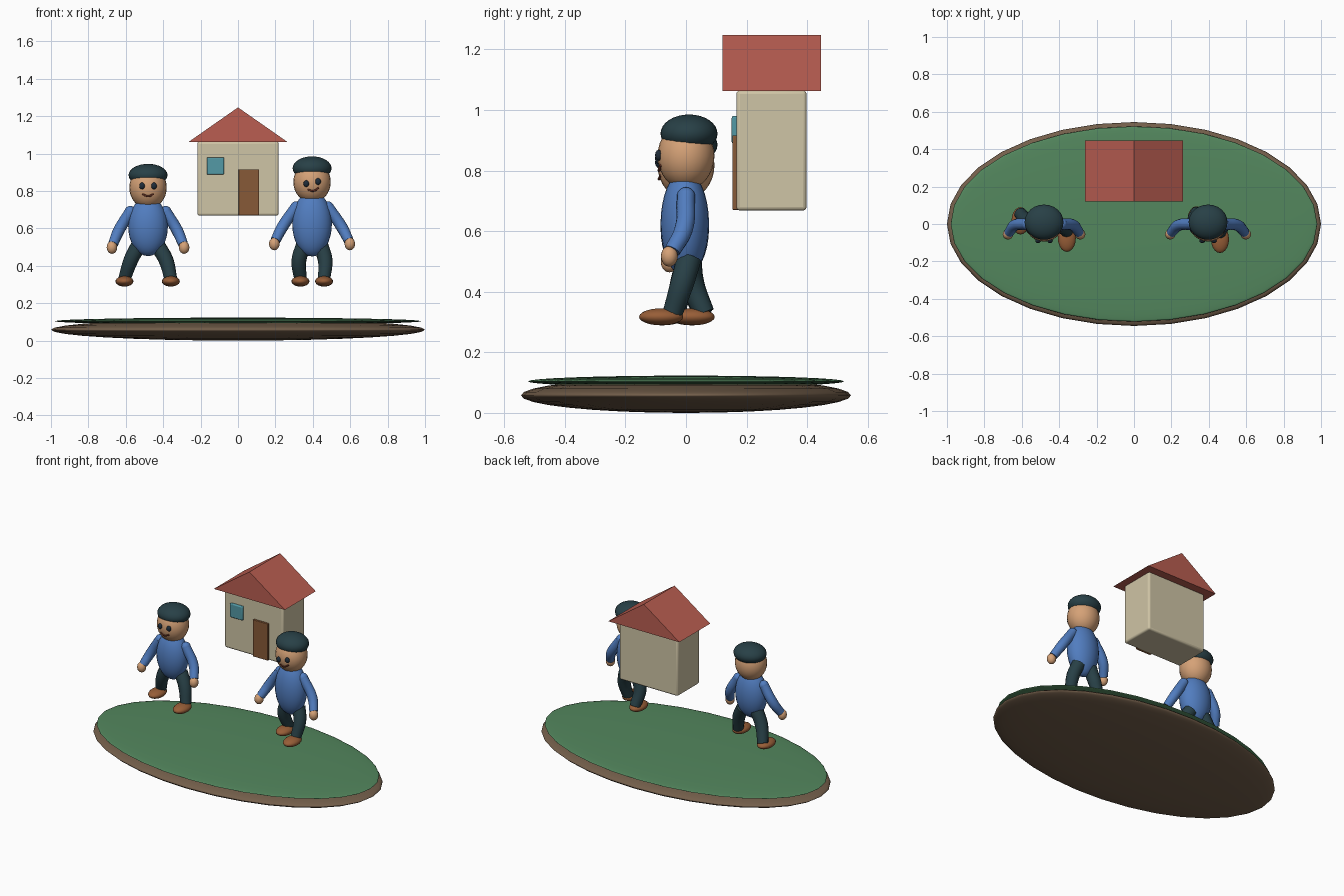
import bpy, math
from mathutils import Matrix, Vector

if "Cube" in bpy.data.objects:
    bpy.data.objects.remove(bpy.data.objects["Cube"])


def material(name, r, g, b):
    m = bpy.data.materials.new(name)
    m.diffuse_color = [(c / 255) ** 2.2 for c in (r, g, b)] + [1]
    m.use_nodes = True
    m.node_tree.nodes["Principled BSDF"].inputs["Base Color"].default_value = m.diffuse_color
    return m


GREEN = material("grass", 84, 134, 94)
EARTH = material("earth", 115, 95, 76)
WALL = material("wall", 206, 195, 164)
RED = material("roof", 184, 94, 82)
WOOD = material("wood", 134, 90, 58)
GLASS = material("glass", 84, 152, 164)
SKIN = material("skin", 212, 160, 118)
BLUE = material("shirt", 82, 124, 190)
DARK = material("dark_cloth", 44, 66, 72)
SHOE = material("shoe", 150, 94, 58)
EYE = material("eye", 36, 48, 60)
LIP = material("lip", 100, 52, 40)


def finish(name, mat, angle=None):
    ob = bpy.context.object
    ob.name = name
    ob.data.materials.append(mat)
    if angle is None:
        bpy.ops.object.shade_smooth()
    else:
        bpy.ops.object.shade_smooth_by_angle(angle=math.radians(angle))
    return ob


def ball(name, loc, radii, mat, seg=24, rings=16):
    bpy.ops.mesh.primitive_uv_sphere_add(segments=seg, ring_count=rings, location=loc)
    bpy.context.object.scale = radii
    return finish(name, mat)


def box(name, x, y, z, mat, bevel):
    ranges = (x, y, z)
    bpy.ops.mesh.primitive_cube_add(size=1, location=[sum(r) / 2 for r in ranges])
    ob = bpy.context.object
    ob.scale = [r[1] - r[0] for r in ranges]
    bpy.ops.object.transform_apply(location=False, rotation=False, scale=True)
    b = ob.modifiers.new("bevel", "BEVEL")
    b.width, b.segments = bevel, 3
    return finish(name, mat, 35)


def tube(name, points, radii, mat, res=4):
    cu = bpy.data.curves.new(name, "CURVE")
    cu.dimensions = "3D"
    cu.bevel_depth, cu.bevel_resolution = 1, res
    cu.use_fill_caps, cu.resolution_u = True, 6
    sp = cu.splines.new("BEZIER")
    sp.bezier_points.add(len(points) - 1)
    for bp, co, r in zip(sp.bezier_points, points, radii):
        bp.co, bp.radius = co, r
        bp.handle_left_type = bp.handle_right_type = "AUTO"
    ob = bpy.data.objects.new(name, cu)
    bpy.context.collection.objects.link(ob)
    bpy.ops.object.select_all(action="DESELECT")
    ob.select_set(True)
    bpy.context.view_layer.objects.active = ob
    bpy.ops.object.convert(target="MESH")
    return finish(name, mat, 50)


# Floating island: two flattened ellipsoids
ball("earth_base", (0, 0, .058), (1, .545, .058), EARTH, 32, 16)
ball("grass_top", (0, 0, .104), (.98, .522, .019), GREEN, 32, 16)

# House
box("house_walls", (-.217, .217), (.166, .398), (.668, 1.064), WALL, .012)
box("house_door", (.003, .113), (.153, .18), (.67, .916), WOOD, .003)
box("house_window", (-.167, -.074), (.151, .18), (.888, .98), GLASS, .006)
profile = [(-.263, 1.063), (.263, 1.063), (0, 1.247)]
verts = [(x, y, z) for y in (.12, .446) for x, z in profile]
faces = [(0, 1, 2), (5, 4, 3), (0, 3, 4, 1), (1, 4, 5, 2), (2, 5, 3, 0)]
me = bpy.data.meshes.new("house_roof")
me.from_pydata(verts, [], faces)
roof = bpy.data.objects.new("house_roof", me)
bpy.context.collection.objects.link(roof)
me.materials.append(RED)


def person(name, cx, torso, head, hair, eye_z, mouth_z, tilt, arm, legs):
    # Body and head: (centre height, half height)
    ball(name + "_torso", (cx, -.004, torso[0]), (.106, .08, torso[1]), BLUE)
    ball(name + "_head", (cx, 0, head[0]), (.1, .094, head[1]), SKIN)
    ball(name + "_hair", (cx, .01, hair[0]), (.104, .094, hair[1]), DARK)

    # Face, rolled slightly about the head centre
    pivot = Vector((cx, 0, head[0]))
    roll = Matrix.Rotation(math.radians(tilt), 3, "Y")

    def on_face(x, y, z):
        return pivot + roll @ (Vector((cx + x, y, z)) - pivot)

    for s in (-1, 1):
        ball(name + "_eye", on_face(s * .032, -.09, eye_z), (.015, .012, .018), EYE, 16, 10)
    smile = [on_face(x, y, mouth_z + dz) for x, y, dz in
             ((-.03, -.083, .009), (0, -.089, -.003), (.03, -.083, .009))]
    tube(name + "_mouth", smile, [.005] * 3, LIP, 2)

    # Arms: mirrored sleeve and hand, shoulder / elbow / wrist
    for s in (-1, 1):
        pts = [(cx + s * x, y, z) for x, y, z in arm]
        tube(name + "_sleeve", pts, [.03, .031, .027], BLUE)
        ball(name + "_shoulder", pts[0], (.03,) * 3, BLUE, 16, 10)
        x, y, z = pts[-1]
        ball(name + "_hand", (x + s * .006, y - .01, z - .018), (.028, .028, .034), SKIN, 16, 12)

    # Legs: hip / knee / ankle and a long shoe
    for pts in legs:
        pts = [(cx + x, y, z) for x, y, z in pts]
        tube(name + "_leg", pts, [.042, .04, .034], DARK)
        x, y, _ = pts[-1]
        ball(name + "_shoe", (x, y - .038, .317), (.048, .073, .028), SHOE, 20, 12)


person("left_person", -.481, (.61, .158), (.818, .112), (.885, .06), .827, .775, 0,
       [(.095, 0, .69), (.158, -.008, .585), (.187, -.045, .516)],
       [[(-.05, .01, .51), (-.092, .02, .43), (-.126, .055, .33)],
        [(.05, .01, .51), (.096, -.012, .43), (.122, -.038, .33)]])
person("right_person", .396, (.625, .175), (.848, .11), (.922, .063), .845, .803, -10,
       [(.085, 0, .715), (.16, -.008, .605), (.196, -.045, .535)],
       [[(-.045, .01, .51), (-.07, .02, .43), (-.062, .06, .33)],
        [(.045, .01, .51), (.07, -.012, .43), (.064, -.044, .33)]])
